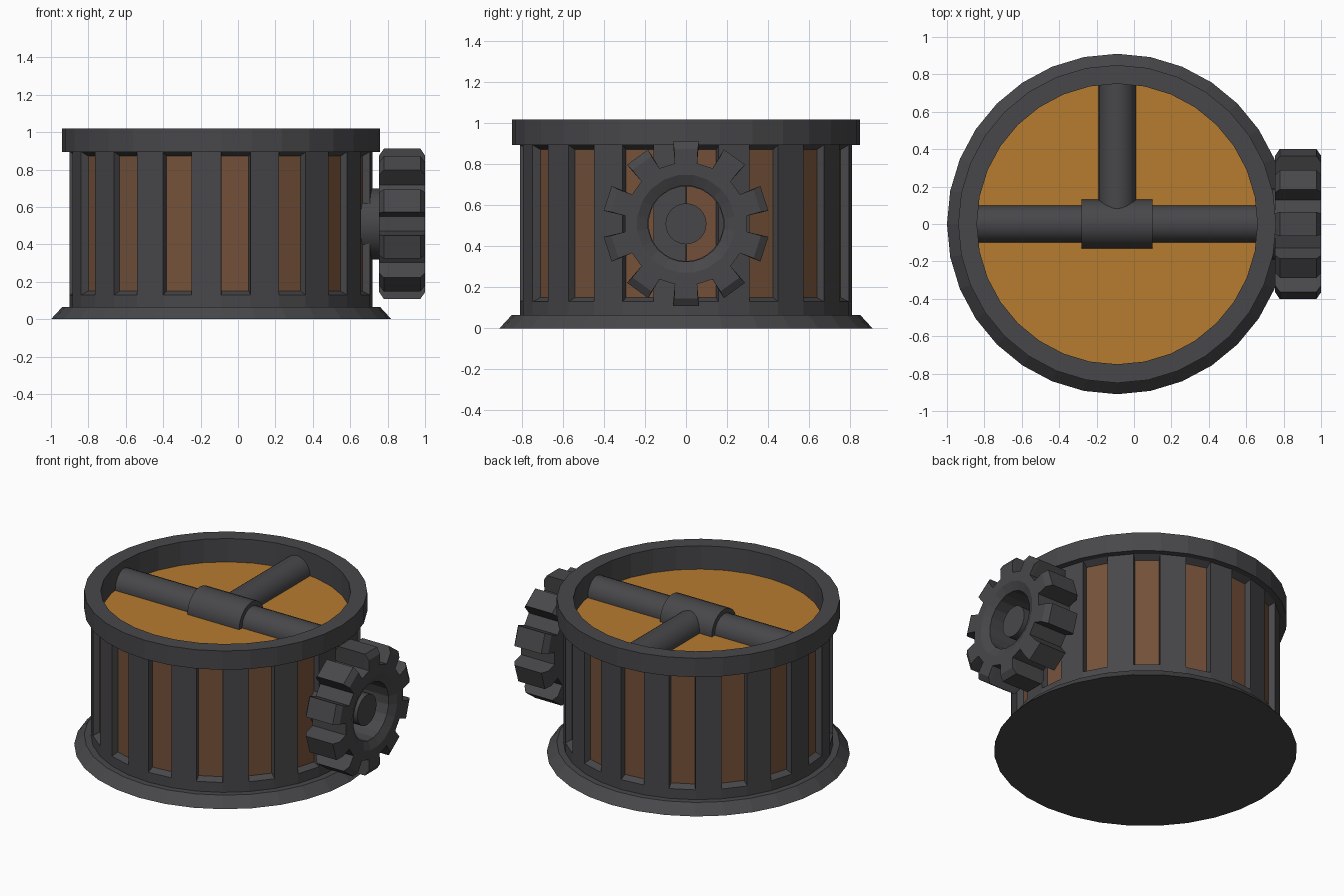
import bpy, bmesh, math
from mathutils import Vector

if "Cube" in bpy.data.objects:
    bpy.data.objects.remove(bpy.data.objects["Cube"])

CX, N = -0.09, 32          # drum axis position and number of sides
GZ = 0.51                  # height of the gear axle


def material(name, rgb):
    m = bpy.data.materials.new(name)
    m.diffuse_color = (*rgb, 1)
    m.use_nodes = True
    m.node_tree.nodes["Principled BSDF"].inputs["Base Color"].default_value = m.diffuse_color
    return m


IRON = material("dark_iron", (0.064, 0.064, 0.069))
WOOD = material("brown_panel", (0.175, 0.082, 0.041))
GOLD = material("amber_disc", (0.47, 0.2, 0.028))


def finish(name, bm, *mats, smooth=False):
    bmesh.ops.remove_doubles(bm, verts=bm.verts, dist=0.0001)
    bmesh.ops.recalc_face_normals(bm, faces=bm.faces)
    me = bpy.data.meshes.new(name)
    bm.to_mesh(me)
    bm.free()
    for m in mats:
        me.materials.append(m)
    ob = bpy.data.objects.new(name, me)
    bpy.context.collection.objects.link(ob)
    if smooth:
        bpy.context.view_layer.objects.active = ob
        ob.select_set(True)
        bpy.ops.object.shade_smooth_by_angle(angle=math.radians(35))
        ob.select_set(False)
    return ob


def polar(r, i, z):
    a = 2 * math.pi * i / N
    return Vector((CX + r * math.cos(a), r * math.sin(a), z))


def loft(bm, rings, closed=False):
    """Join rings of points with quads."""
    vr = [[bm.verts.new(p) for p in ring] for ring in rings]
    pairs = list(zip(vr, vr[1:])) + ([(vr[-1], vr[0])] if closed else [])
    for a, b in pairs:
        for i in range(len(a)):
            j = (i + 1) % len(a)
            bm.faces.new((a[i], a[j], b[j], b[i]))
    return vr


def lathe(bm, profile, closed=False):
    return loft(bm, [[polar(r, i, z) for i in range(N)] for r, z in profile], closed)


# Flared base with closed underside, up to the window sills
bm = bmesh.new()
rings = lathe(bm, [(0.91, 0), (0.85, 0.065), (0.81, 0.065), (0.81, 0.13)])
bm.faces.new(rings[0])
finish("base", bm, IRON)

# Drum wall: alternating solid bars and recessed brown windows
bm = bmesh.new()
Z0, Z1 = 0.13, 0.895
for i in range(N):
    outer = [bm.verts.new(polar(0.81, k, z)) for k, z in
             ((i, Z0), (i + 1, Z0), (i + 1, Z1), (i, Z1))]
    if i % 2:
        bm.faces.new(outer)
        continue
    inner = [bm.verts.new(polar(0.77, k, z)) for k, z in
             ((i + 0.02, Z0 + 0.02), (i + 0.98, Z0 + 0.02),
              (i + 0.98, Z1 - 0.018), (i + 0.02, Z1 - 0.018))]
    bm.faces.new(inner).material_index = 1
    for k in range(4):
        j = (k + 1) % 4
        bm.faces.new((outer[k], outer[j], inner[j], inner[k]))
finish("drum_wall", bm, IRON, WOOD)

# Top rim
bm = bmesh.new()
lathe(bm, [(0.85, 0.895), (0.85, 1.02), (0.75, 1.02), (0.75, 0.86), (0.81, 0.895)], closed=True)
finish("top_rim", bm, IRON)

# Amber disc inside the rim
bm = bmesh.new()
bm.faces.new([bm.verts.new(polar(0.752, i, 0.865)) for i in range(N)])
disc = finish("amber_disc", bm, GOLD)
if disc.data.polygons[0].normal.z < 0:
    disc.data.flip_normals()


def rod(name, start, end, r, segs=24):
    a, b = Vector(start), Vector(end)
    bm = bmesh.new()
    bmesh.ops.create_cone(bm, cap_ends=True, segments=segs, radius1=r, radius2=r,
                          depth=(b - a).length)
    bm.transform((b - a).to_track_quat('Z', 'Y').to_matrix().to_4x4())
    bmesh.ops.translate(bm, verts=bm.verts, vec=(a + b) / 2)
    return finish(name, bm, IRON, smooth=True)


# T-shaped pipes lying on the disc, and the gear axle
PZ = 0.87
rod("cross_pipe", (CX - 0.76, 0, PZ), (CX + 0.76, 0, PZ), 0.10)
rod("back_pipe", (CX, 0, PZ), (CX, 0.76, PZ), 0.10)
rod("pipe_joint", (CX - 0.19, 0, PZ), (CX + 0.19, 0, PZ), 0.13)
rod("gear_axle", (0.62, 0, GZ), (0.945, 0, GZ), 0.10)


# Hollow collar between the drum and the gear
def circle_x(x, r, n=32):
    return [(x, r * math.cos(2 * math.pi * k / n), GZ + r * math.sin(2 * math.pi * k / n))
            for k in range(n)]


bm = bmesh.new()
loft(bm, [circle_x(0.62, 0.19), circle_x(0.77, 0.19), circle_x(0.77, 0.182),
          circle_x(0.62, 0.182)], closed=True)
finish("gear_collar", bm, IRON, smooth=True)


# Ten-toothed ring gear with chamfered teeth
def gear_ring(x, tip, root):
    pts = []
    for t in range(10):
        for off, r in ((-10.5, root), (-9, tip), (9, tip), (10.5, root)):
            a = math.radians(90 + 36 * t + off)
            pts.append((x, r * math.cos(a), GZ + r * math.sin(a)))
    return pts


bm = bmesh.new()
loft(bm, [gear_ring(*s) for s in (
    (0.76, 0.186, 0.186), (0.755, 0.24, 0.24), (0.755, 0.37, 0.30), (0.78, 0.407, 0.30),
    (0.975, 0.407, 0.30), (1.0, 0.37, 0.30), (1.0, 0.24, 0.24), (0.975, 0.186, 0.186))],
    closed=True)
finish("gear", bm, IRON)
